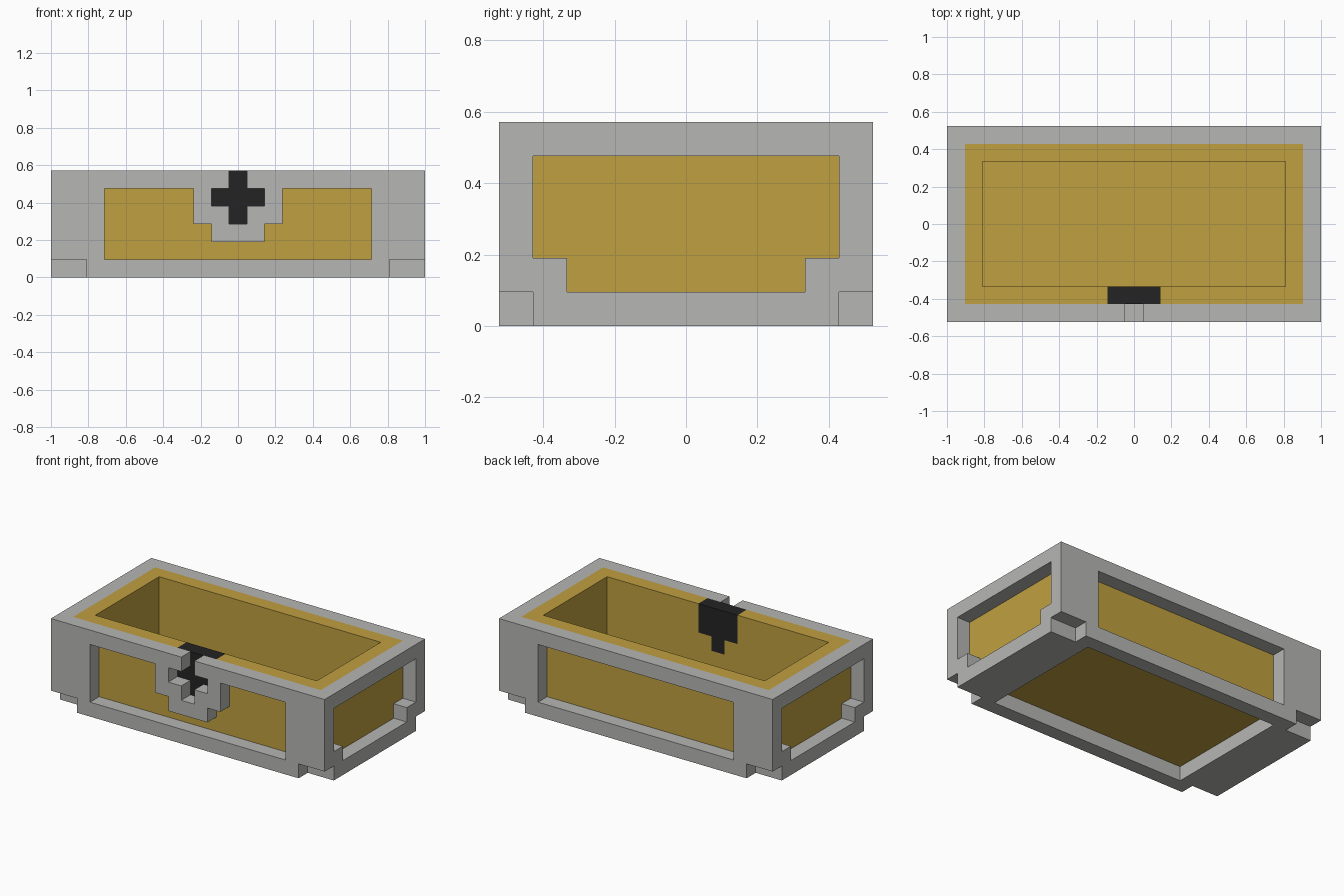
import bpy
import bmesh

cube = bpy.data.objects.get("Cube")
if cube:
    bpy.data.objects.remove(cube, do_unlink=True)

U = 2 / 21  # one block; all sizes below are in blocks


def material(name, rgb):
    m = bpy.data.materials.new(name)
    m.diffuse_color = (*rgb, 1)
    m.use_nodes = True
    bsdf = m.node_tree.nodes["Principled BSDF"]
    bsdf.inputs["Base Color"].default_value = (*rgb, 1)
    bsdf.inputs["Roughness"].default_value = 0.8
    return m


grey = material("light grey", (0.468, 0.468, 0.456))
gold = material("gold", (0.527, 0.352, 0.051))
black = material("black", (0.017, 0.017, 0.017))


def prism(name, points, axis, lo, hi, mat=None):
    """Extrude a 2D outline along one axis ('x': points are y,z; 'y': x,z; 'z': x,y)."""
    place = {"x": lambda a, b, d: (d, a, b),
             "y": lambda a, b, d: (a, d, b),
             "z": lambda a, b, d: (a, b, d)}[axis]
    bm = bmesh.new()
    ends = [[bm.verts.new([c * U for c in place(a, b, d)]) for a, b in points]
            for d in (lo, hi)]
    n = len(points)
    for end in ends:
        bm.faces.new(end)
    for i in range(n):
        j = (i + 1) % n
        bm.faces.new((ends[0][i], ends[0][j], ends[1][j], ends[1][i]))
    bmesh.ops.recalc_face_normals(bm, faces=bm.faces)
    mesh = bpy.data.meshes.new(name)
    bm.to_mesh(mesh)
    bm.free()
    if mat:
        mesh.materials.append(mat)
    obj = bpy.data.objects.new(name, mesh)
    bpy.context.scene.collection.objects.link(obj)
    return obj


def box(name, x, y, z, mat=None):
    return prism(name, [(x[0], y[0]), (x[1], y[0]), (x[1], y[1]), (x[0], y[1])],
                 "z", z[0], z[1], mat)


def carve(obj, cutter):
    """Subtract a cutter from a part, then discard the cutter."""
    mod = obj.modifiers.new("carve", "BOOLEAN")
    mod.operation = "DIFFERENCE"
    mod.solver = "EXACT"
    mod.object = cutter
    bpy.context.view_layer.update()
    graph = bpy.context.evaluated_depsgraph_get()
    mesh = bpy.data.meshes.new_from_object(obj.evaluated_get(graph))
    obj.modifiers.clear()
    obj.data = mesh
    bpy.data.objects.remove(cutter, do_unlink=True)


def mirrored(half):
    """Complete a symmetric outline from its right half."""
    return half + [(-a, b) for a, b in reversed(half)]


# Outer frame: open box with a hollow middle and an opening in the base
frame = box("outer_frame", (-10.5, 10.5), (-5.5, 5.5), (0, 6), grey)
carve(frame, box("cutter", (-9.5, 9.5), (-4.5, 4.5), (1, 7)))
carve(frame, box("cutter", (-7.5, 7.5), (-4.5, 4.5), (-1, 2)))

# Front window, leaving the stepped lock plate hanging from the top rail
front_window = mirrored([(7.5, 1), (7.5, 5), (2.5, 5), (2.5, 3), (1.5, 3), (1.5, 2)])
carve(frame, prism("cutter", front_window, "y", -6.5, -4))

# Cross-shaped keyhole, open at the top
keyhole = mirrored([(0.5, 3), (0.5, 4), (1.5, 4), (1.5, 5), (0.5, 5), (0.5, 7)])
carve(frame, prism("cutter", keyhole, "y", -6.5, -4))

# Back window and the two stepped end windows
carve(frame, box("cutter", (-7.5, 7.5), (4, 6.5), (1, 5)))
end_window = mirrored([(3.5, 1), (3.5, 2), (4.5, 2), (4.5, 5)])
for side in (-1, 1):
    carve(frame, prism("cutter", end_window, "x", *sorted((side * 9, side * 11.5))))

# Notches under the four corners
for sx in (-1, 1):
    for sy in (-1, 1):
        carve(frame, box("cutter", sorted((sx * 8.5, sx * 11.5)),
                         sorted((sy * 4.5, sy * 6.5)), (-1, 1)))

# Gold inner tray
tray = box("inner_tray", (-9.5, 9.5), (-4.5, 4.5), (1, 6), gold)
carve(tray, box("cutter", (-8.5, 8.5), (-3.5, 3.5), (2, 7)))

# Black lock block set into the tray's front wall
carve(tray, prism("cutter", mirrored([(0.5, 3), (0.5, 4), (1.5, 4), (1.5, 7)]),
                  "y", -5.5, -2.5))
prism("lock_block", mirrored([(0.5, 3), (0.5, 4), (1.5, 4), (1.5, 6)]),
      "y", -4.5, -3.5, black)
